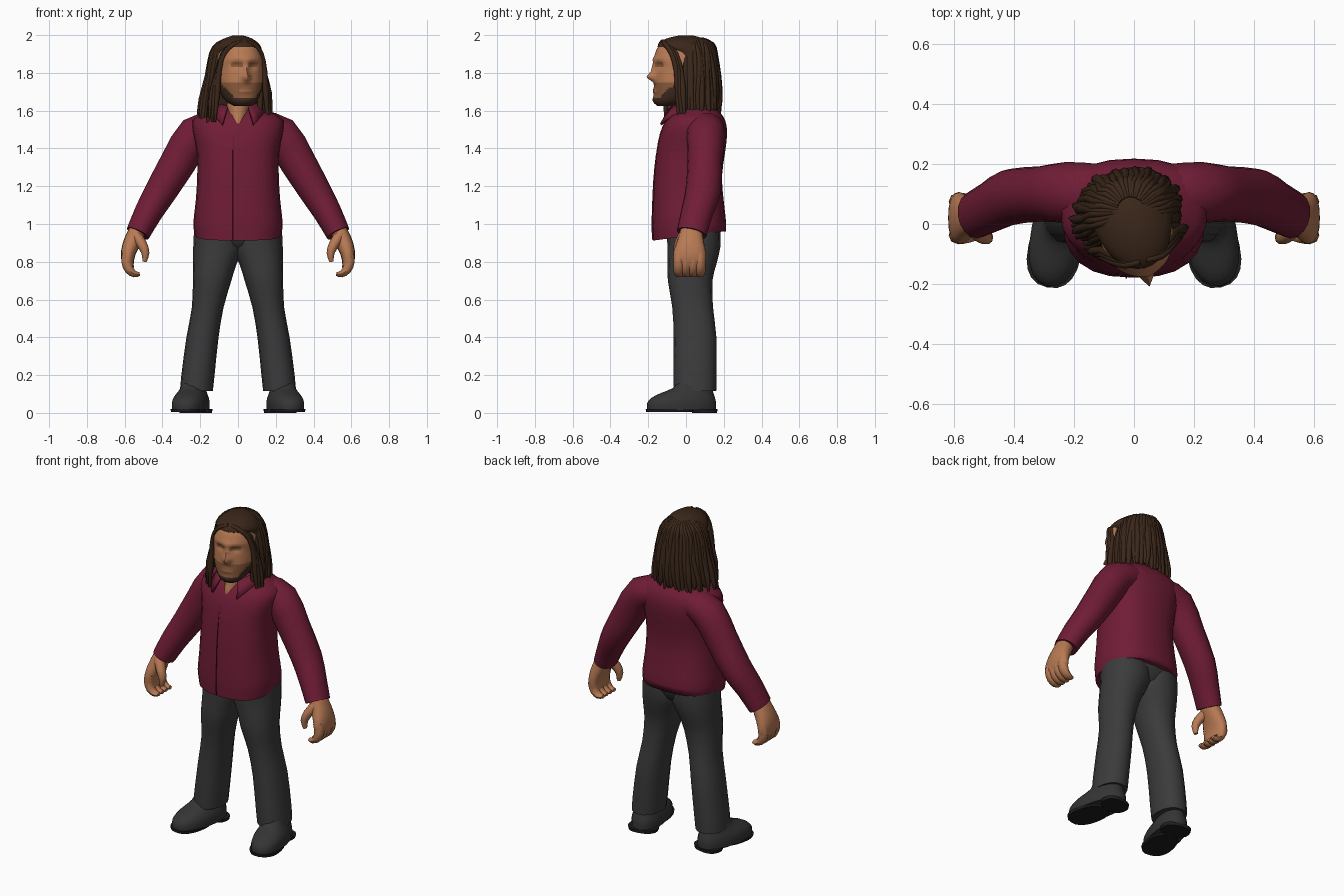
import bpy, bmesh, math, random
from mathutils import Vector

random.seed(4)
cube = bpy.data.objects.get("Cube")
if cube:
    bpy.data.objects.remove(cube)


def material(name, r, g, b):
    m = bpy.data.materials.new(name)
    m.use_nodes = True
    m.diffuse_color = (r, g, b, 1)
    node = m.node_tree.nodes["Principled BSDF"]
    node.inputs["Base Color"].default_value = (r, g, b, 1)
    node.inputs["Roughness"].default_value = 0.9
    return m


SHIRT = material("maroon cloth", .162, .012, .036)
SEAM = material("dark maroon seam", .07, .007, .018)
TROUSERS = material("charcoal cloth", .044, .044, .046)
SHOE = material("shoe leather", .035, .035, .036)
SOLE = material("black rubber", .013, .013, .013)
SKIN = material("skin", .48, .195, .088)
SHADE = material("brown stubble", .25, .1, .044)
LIP = material("lip", .36, .14, .075)
BEARD = material("beard", .05, .024, .014)
HAIR = material("dark brown hair", .043, .02, .01)


def dense(rings, k):
    """Smoothly add rings: k steps between each given pair."""
    out = []
    n = len(rings)
    for i in range(n - 1):
        quad = [rings[max(i - 1, 0)], rings[i], rings[i + 1], rings[min(i + 2, n - 1)]]
        for j in range(k):
            t = j / k
            out.append([.5 * (2 * b + (c - a) * t + (2 * a - 5 * b + 4 * c - d) * t * t
                              + (3 * b - a - 3 * c + d) * t ** 3) for a, b, c, d in zip(*quad)])
    return out + [list(rings[-1])]


def tube(bm, rings, sides=16, along=False, k=2, power=2.0, s=1):
    """Loft rings (x, y, z, rx, ry), level or square to the path; s=-1 mirrors."""
    rings = dense(rings, k)
    pts = [Vector(r[:3]) for r in rings]
    loops = []
    for i, (p, r) in enumerate(zip(pts, rings)):
        u, v = Vector((1, 0, 0)), Vector((0, 1, 0))
        if along:
            t = (pts[min(i + 1, len(pts) - 1)] - pts[max(i - 1, 0)]).normalized()
            u = v.cross(t).normalized()
            v = t.cross(u)
        loop = []
        for j in range(sides):
            a = math.tau * j / sides
            c, d = [math.copysign(abs(f) ** (2 / power), f) for f in (math.cos(a), math.sin(a))]
            q = p + u * c * r[3] + v * d * r[4]
            loop.append(bm.verts.new((q.x * s, q.y, q.z)))
        loops.append(loop)
    for lo, hi in zip(loops, loops[1:]):
        for j in range(sides):
            n = (j + 1) % sides
            bm.faces.new((lo[j], lo[n], hi[n], hi[j]))
    bm.faces.new(loops[0])
    bm.faces.new(loops[-1])


def finish(name, bm, *mats, angle=55):
    bmesh.ops.recalc_face_normals(bm, faces=bm.faces[:])
    me = bpy.data.meshes.new(name)
    bm.to_mesh(me)
    bm.free()
    for m in mats:
        me.materials.append(m)
    for p in me.polygons:
        p.use_smooth = True
    me.set_sharp_from_angle(angle=math.radians(angle))
    ob = bpy.data.objects.new(name, me)
    bpy.context.scene.collection.objects.link(ob)
    return ob


def loft(name, rings, mat, **kw):
    bm = bmesh.new()
    tube(bm, rings, **kw)
    return finish(name, bm, mat)


# Shirt body, with the hem rising towards the back
torso = [(0, .017, .935, .228, .192), (0, .017, 1.0, .237, .196), (0, .012, 1.12, .224, .188),
         (0, .01, 1.25, .216, .18), (0, .025, 1.38, .218, .182), (0, .04, 1.48, .24, .178),
         (0, .05, 1.55, .24, .157), (0, .055, 1.595, .175, .122), (0, .055, 1.64, .1, .08)]
shirt = loft("shirt_body", torso, SHIRT, sides=24, power=2.5)
for v in shirt.data.vertices:
    if v.co.z < .95:
        v.co.z += .13 * v.co.y
seam = [(-.026, r[1] - r[4], r[2] - .02, .0025, .004) for r in dense(torso[:6], 2)]
loft("shirt_seam", seam, SEAM, sides=6, k=1)

# Collar wrapped round the neck, ending in two points
bm = bmesh.new()
rows = []
for i in range(25):
    t = i / 12 - 1
    sn, cs = math.sin(t * 2.53), math.cos(t * 2.53)
    rows.append((bm.verts.new((.1 * sn, .03 + cs * (.1 if cs > 0 else .14), 1.655 - .03 * t * t)),
                 bm.verts.new((.15 * sn, .03 + cs * (.13 if cs > 0 else .205), 1.62 - .09 * t ** 4))))
for a, b in zip(rows, rows[1:]):
    bm.faces.new((a[0], b[0], b[1], a[1]))
collar = finish("collar", bm, SHIRT)
solid = collar.modifiers.new("thickness", "SOLIDIFY")
solid.thickness = .014

# Neck, showing as a V at the open collar
loft("neck", [(0, 0, 1.48, .03, .115), (0, 0, 1.54, .045, .118), (0, 0, 1.59, .062, .1),
              (0, 0, 1.7, .07, .08)], SKIN)
loft("trouser_seat", [(0, .04, .855, .03, .07), (0, .04, .89, .13, .118), (0, .04, .96, .222, .145)],
     TROUSERS, sides=20, power=2.4)

for s, side in ((1, "left"), (-1, "right")):
    # Sleeve
    loft(side + "_sleeve", [(.12, .1, 1.51, .085, .1), (.225, .105, 1.475, .098, .102),
                            (.315, .1, 1.33, .095, .092), (.41, .09, 1.17, .084, .094),
                            (.475, .058, 1.06, .074, .085), (.53, .03, .95, .064, .08)],
         SHIRT, along=True, s=s)
    # Hand: palm, four curled fingers and a thumb
    bm = bmesh.new()
    tube(bm, [(.525, .028, .98, .045, .055), (.558, .025, .91, .046, .07),
              (.58, .02, .85, .04, .086), (.583, .02, .8, .032, .086),
              (.572, .02, .762, .022, .078)], along=True, s=s, sides=16, power=2.3)
    for i in range(4):
        y = -.037 + .037 * i
        tube(bm, [(.58, y, .85, .032, .028), (.588, y, .8, .03, .03), (.575, y, .757, .024, .03),
                  (.547, y, .735, .018, .025), (.52, y, .735, .01, .016)],
             along=True, s=s, sides=8)
    tube(bm, [(.54, -.005, .94, .03, .035), (.507, -.035, .89, .027, .03),
              (.49, -.045, .845, .021, .023), (.495, -.045, .8, .011, .013)], along=True, s=s, sides=10)
    finish(side + "_hand", bm, SKIN)
    # Trouser leg, overlapping its twin above the crotch
    loft(side + "_trouser_leg", [(.1, .04, .96, .133, .143), (.101, .042, .88, .136, .14),
                                 (.122, .032, .79, .115, .13), (.137, .022, .7, .102, .118),
                                 (.16, .035, .56, .084, .108), (.188, .048, .4, .085, .113),
                                 (.212, .048, .2, .088, .114), (.22, .048, .115, .087, .112)],
         TROUSERS, power=2.2, s=s)
    # Shoe with a heeled sole, toes turned outwards
    upper = [(0, -.024, .015, .09, .187), (0, -.024, .05, .092, .187), (0, -.015, .08, .086, .172),
             (0, .006, .105, .074, .142), (0, .035, .13, .064, .108), (0, .045, .16, .06, .09)]
    bm = bmesh.new()
    for y, length, z in ((-.09, .124, .004), (.1, .064, 0)):
        tube(bm, [(0, y, z, .086, length), (0, y, .02, .09, length + .002)], sides=20, power=2.4, k=1)
    parts = [loft(side + "_shoe", upper, SHOE, sides=20, power=2.3),
             finish(side + "_sole", bm, SOLE)]
    for ob in parts:
        ob.location.x = s * .245
        ob.rotation_euler.z = s * math.radians(12)

# Head with sculpted nose, brow, sockets, lips and chin
bm = bmesh.new()
tube(bm, [(0, -.11, 1.625, .045, .045), (0, -.08, 1.65, .08, .092), (0, -.05, 1.7, .107, .122),
          (0, -.038, 1.76, .118, .132), (0, -.02, 1.82, .122, .148), (0, -.01, 1.88, .122, .16),
          (0, -.005, 1.94, .1, .143), (0, 0, 1.97, .06, .1)], sides=64, k=5, power=2.2)
for v in bm.verts:
    if v.co.y < -.03:
        x, z = v.co.x, v.co.z

        def bump(x0, z0, sx, sz):
            return math.exp(-((abs(x) - x0) / sx) ** 2 - ((z - z0) / sz) ** 2)

        v.co.y += (.014 * bump(.048, 1.842, .025, .018) - .042 * bump(0, 1.778, .02, .022)
                   - .02 * bump(0, 1.82, .015, .035) - .008 * bump(0, 1.87, .08, .015)
                   - .008 * bump(0, 1.705, .03, .012) - .008 * bump(0, 1.655, .04, .02))
for f in bm.faces:
    c = f.calc_center_median()
    x, z = abs(c.x), c.z
    if z < 1.667 + 1.2 * max(0, x - .055):
        f.material_index = 2
    elif c.y < -.02 and x < .034 and 1.697 < z < 1.713:
        f.material_index = 3
    elif z < 1.748 or (c.y < -.02 and .018 < x < .076 and 1.826 < z < 1.86):
        f.material_index = 1
head = finish("head", bm, SKIN, SHADE, BEARD, LIP, angle=80)

# Hair mass behind the face
cap = loft("hair_cap", [(0, 0, 1.997, .03, .04), (0, -.005, 1.985, .065, .09),
                        (0, -.008, 1.965, .096, .13), (0, -.002, 1.938, .12, .15),
                        (0, .02, 1.91, .132, .13), (0, .035, 1.87, .141, .122),
                        (0, .045, 1.8, .148, .123), (0, .055, 1.7, .153, .118),
                        (-.005, .07, 1.62, .15, .1), (-.01, .075, 1.57, .135, .085)],
           HAIR, sides=28)

# Dreadlocks hanging round the sides and back, then framing the face
bm = bmesh.new()
count = 36
for i in range(count):
    a = math.radians(-42 + 264 * i / (count - 1))
    low = random.uniform(1.52, 1.59) if math.sin(a) < .3 else random.uniform(1.53, 1.61)
    flare = random.uniform(.95, 1.06)
    path = []
    for z, rx, ry, w in ((1.98, .045, .05, .008), (1.953, .096, .1, .011), (1.9, .129, .113, .014),
                         (1.78, .15, .13, .017), (1.66, .165, .138, .017), (low, .18, .142, .006)):
        b = a + random.uniform(-.05, .05)
        f = random.uniform(.98, 1.03) * (flare if z < 1.7 else 1)
        drift = -.07 * max(0, 1.78 - z)
        path.append((drift + rx * f * math.cos(b), .04 + ry * f * math.sin(b), z, w, w))
    tube(bm, path, along=True, sides=7)
for s in (1, -1):
    for d in (0, .012, .024):
        tube(bm, [(.01, -.125 + d, 1.965, .012, .012), (.06, -.125 + d, 1.948, .013, .013),
                  (.101, -.102 + d, 1.9, .014, .014), (.124, -.083 + d, 1.81, .015, .015),
                  (.132 + d, -.078 + d, 1.69, .016, .016), (.145 + d, -.075 + d, 1.54 + d, .006, .006)],
             along=True, sides=7, s=s)
locks = finish("dreadlocks", bm, HAIR)

# Head turned a little to its left
for ob in (head, cap, locks):
    ob.rotation_euler.z = math.radians(14)
